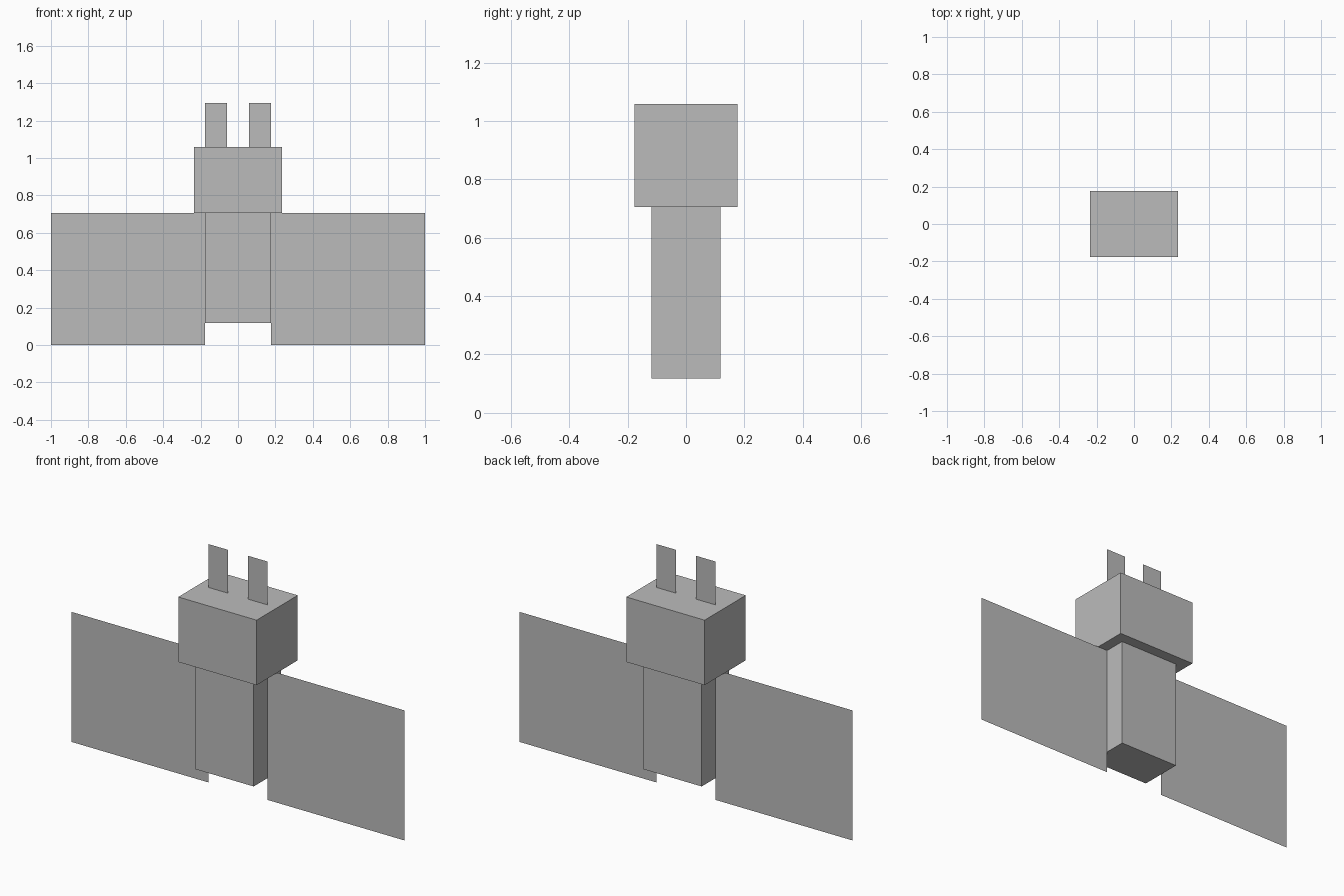
import bpy

default_cube = bpy.data.objects.get("Cube")
if default_cube:
    bpy.data.objects.remove(default_cube, do_unlink=True)

U = 1 / 17  # one block pixel

# Single plain colour
grey = bpy.data.materials.new("plain_grey")
grey.use_nodes = True
colour = (0.5, 0.5, 0.5, 1)
grey.diffuse_color = colour
grey.node_tree.nodes["Principled BSDF"].inputs["Base Color"].default_value = colour


def finish(name, size):
    obj = bpy.context.object
    obj.name = name
    obj.scale = size
    bpy.ops.object.transform_apply(location=False, rotation=True, scale=True)
    obj.data.materials.append(grey)


def box(name, width, depth, bottom, top):
    """Box centred on x and y, in block pixels."""
    bpy.ops.mesh.primitive_cube_add(size=1, location=(0, 0, (bottom + top) / 2 * U))
    finish(name, (width * U, depth * U, (top - bottom) * U))


def sheet_pair(name, inner, outer, bottom, top):
    """Paper-thin upright panels on both sides of the body."""
    for side, sign in (("left", 1), ("right", -1)):
        centre = (sign * (inner + outer) / 2 * U, 0, (bottom + top) / 2 * U)
        bpy.ops.mesh.primitive_plane_add(size=1, location=centre, rotation=(1.5707963, 0, 0))
        finish(f"{side}_{name}", ((outer - inner) * U, (top - bottom) * U, 1))


# Body and head
box("body", 6, 4, 2, 12)
box("head", 8, 6, 12, 18)

# Flat wings and ears
sheet_pair("wing", 3, 17, 0, 12)
sheet_pair("ear", 1, 3, 18, 22)
